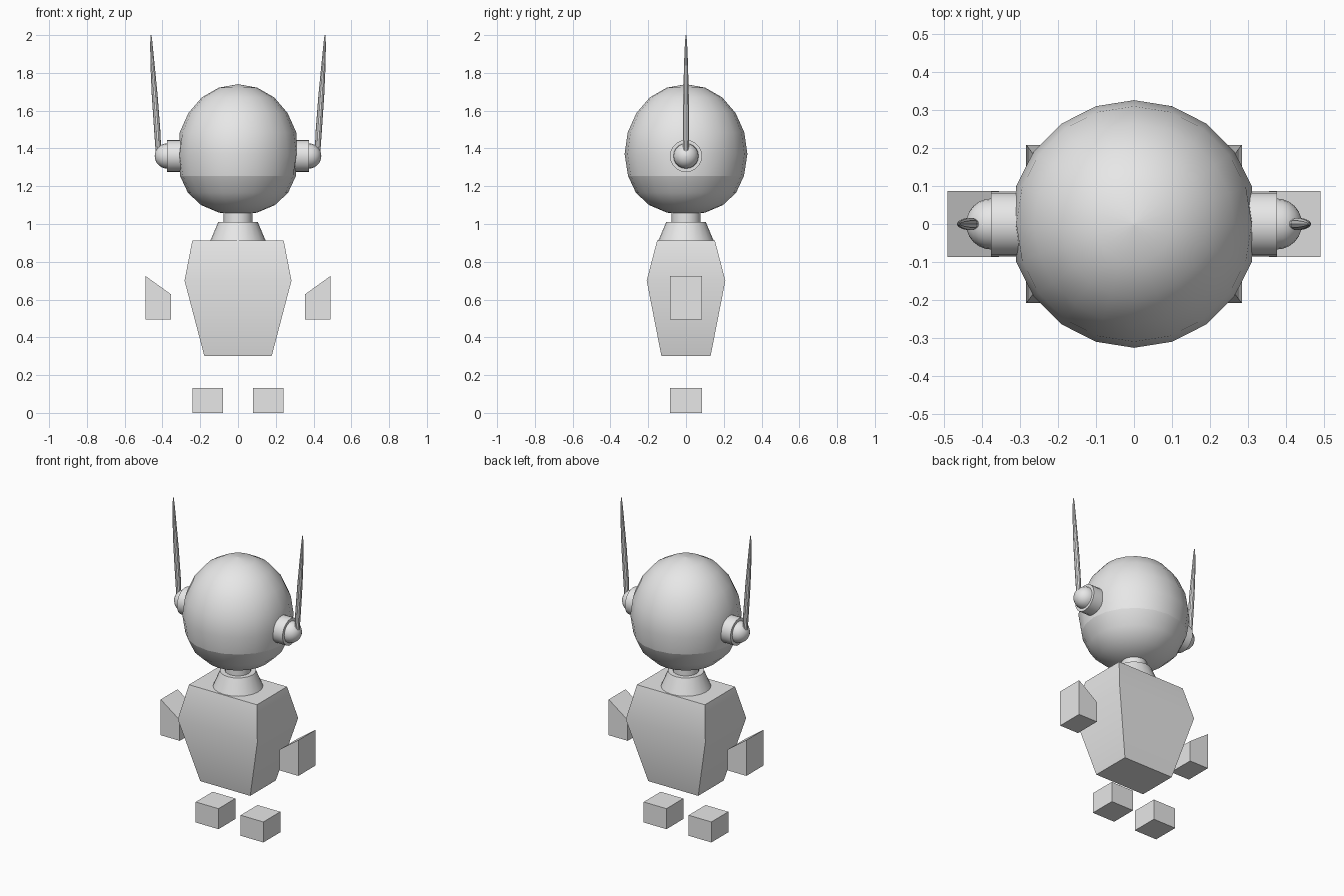
import bpy, bmesh, math
from mathutils import Matrix, Vector

if "Cube" in bpy.data.objects:
    bpy.data.objects.remove(bpy.data.objects["Cube"])

grey = bpy.data.materials.new("light grey")
grey.diffuse_color = (0.8, 0.8, 0.8, 1)
grey.use_nodes = True
grey.node_tree.nodes["Principled BSDF"].inputs["Base Color"].default_value = grey.diffuse_color


def finish(bm, name):
    """Turn a bmesh into a named object, smooth except at sharp edges."""
    bmesh.ops.remove_doubles(bm, verts=bm.verts, dist=1e-5)
    bmesh.ops.recalc_face_normals(bm, faces=bm.faces)
    mesh = bpy.data.meshes.new(name)
    bm.to_mesh(mesh)
    bm.free()
    mesh.materials.append(grey)
    for p in mesh.polygons:
        p.use_smooth = True
    mesh.set_sharp_from_angle(angle=math.radians(30))
    obj = bpy.data.objects.new(name, mesh)
    bpy.context.collection.objects.link(obj)
    return obj


def loft(bm, rings, ends=(True, True)):
    """Skin a list of point rings, closing the chosen ends."""
    loops = [[bm.verts.new(p) for p in ring] for ring in rings]
    n = len(loops[0])
    for a, b in zip(loops, loops[1:]):
        for i in range(n):
            j = (i + 1) % n
            bm.faces.new((a[i], a[j], b[j], b[i]))
    for loop, close in zip((loops[0], loops[-1]), ends):
        if close:
            bm.faces.new(loop)


def circle(r, z, n=20, cx=0.0):
    return [(cx + r * math.cos(2 * math.pi * i / n),
             r * math.sin(2 * math.pi * i / n), z) for i in range(n)]


def lathe(name, profile, n=20, matrix=None, limit_x=None, ends=(True, True)):
    bm = bmesh.new()
    loft(bm, [circle(max(r, 0.0008), z, n) for r, z in profile], ends)
    if limit_x:
        for v in bm.verts:
            v.co.x = max(-limit_x, min(limit_x, v.co.x))
    if matrix:
        bm.transform(matrix)
    return finish(bm, name)


def rect(x, y, z):
    return [(-x, -y, z), (x, -y, z), (x, y, z), (-x, y, z)]


# Head: upper shell and jaw meet at a seam, sides flattened for the ears
lathe("head", [(0.307, 1.255), (0.325, 1.37), (0.309, 1.484), (0.263, 1.587),
               (0.192, 1.67), (0.101, 1.722), (0, 1.74)],
      limit_x=0.313, ends=(False, True))
lathe("jaw", [(0, 1.052), (0.10, 1.06), (0.195, 1.10), (0.265, 1.165),
              (0.307, 1.255)], limit_x=0.313, ends=(True, False))

# Neck and collar
lathe("neck", [(0.076, 1.0), (0.076, 1.09)])
lathe("collar", [(0.148, 0.908), (0.105, 1.01)])

# Torso: tapered box, widest above the middle
bm = bmesh.new()
loft(bm, [rect(0.178, 0.13, 0.30), rect(0.283, 0.208, 0.70),
          rect(0.242, 0.153, 0.912)])
finish(bm, "torso")

for side, s in (("right", 1), ("left", -1)):
    # Ear cup and rounded cap, turned sideways
    turn = Matrix.Translation((0, 0, 1.36)) @ Matrix.Rotation(
        s * math.pi / 2, 4, 'Y')
    lathe(side + "_ear", [(0.085, 0.29), (0.085, 0.376)], matrix=turn)
    dome = [(0.067 * math.cos(math.radians(a)),
             0.374 + 0.067 * math.sin(math.radians(a)))
            for a in range(0, 91, 15)]
    lathe(side + "_ear_cap", dome, matrix=turn)

    # Antenna: thin blade that leans outward and tapers to a tip
    bm = bmesh.new()
    loft(bm, [circle(r, z, 10, s * x) for x, r, z in (
        (0.421, 0.015, 1.38), (0.428, 0.0165, 1.50), (0.441, 0.0155, 1.68),
        (0.453, 0.011, 1.85), (0.459, 0.006, 1.96), (0.460, 0.002, 2.0))])
    finish(bm, side + "_antenna")

    # Hand: block with a top sloping up to the outside
    bm = bmesh.new()
    outline = [(0.355, 0.495), (0.49, 0.495), (0.49, 0.725), (0.355, 0.628)]
    loft(bm, [[(s * x, y, z) for x, z in outline] for y in (-0.086, 0.086)])
    finish(bm, side + "_hand")

    # Foot: plain block
    bm = bmesh.new()
    bmesh.ops.create_cube(bm, size=1)
    bmesh.ops.scale(bm, vec=Vector((0.162, 0.172, 0.132)), verts=bm.verts)
    bmesh.ops.translate(bm, vec=Vector((s * 0.16, 0, 0.066)), verts=bm.verts)
    finish(bm, side + "_foot")
